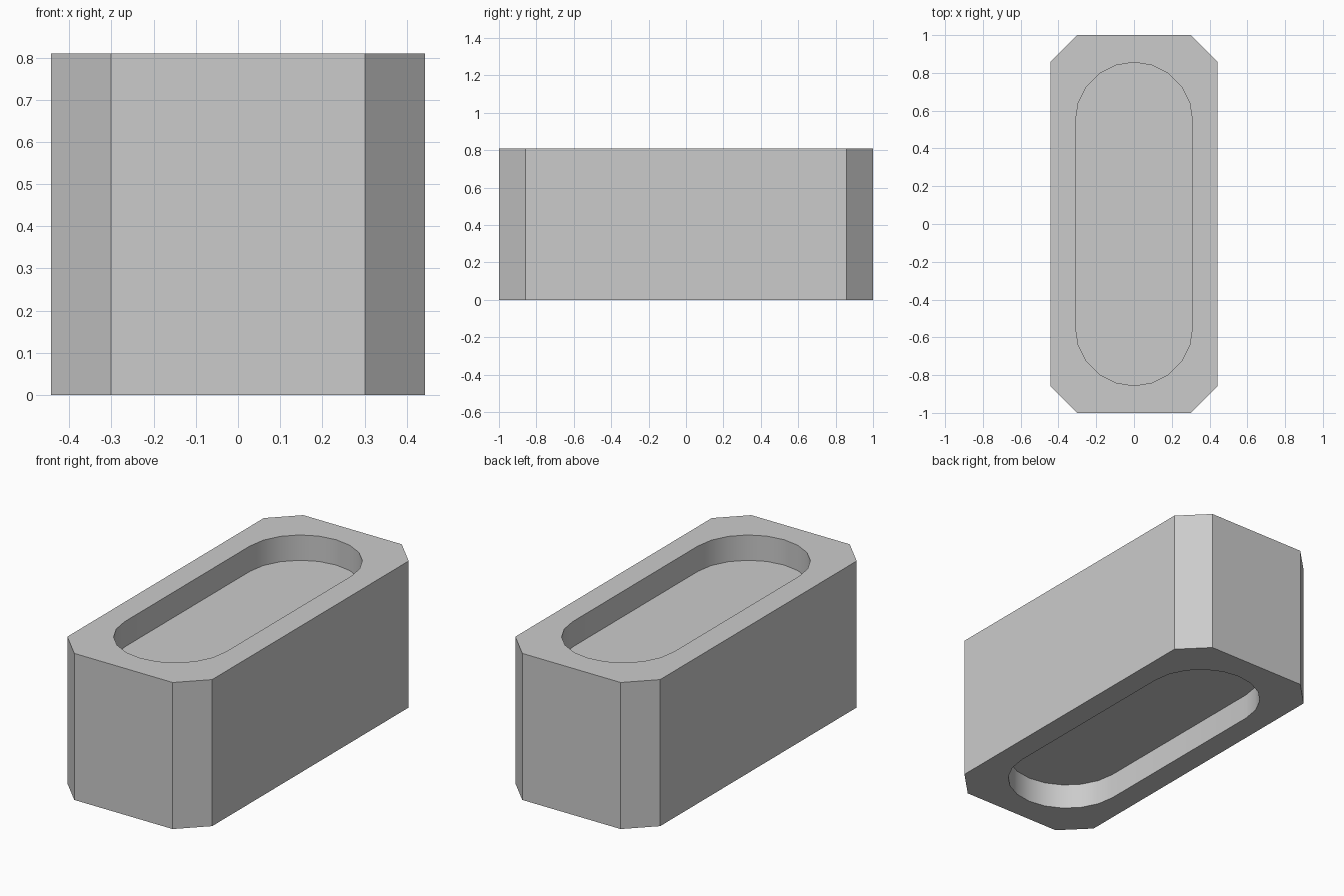
import bpy, bmesh
from math import sin, cos, pi

if "Cube" in bpy.data.objects:
    bpy.data.objects.remove(bpy.data.objects["Cube"])

W, L, H = 0.443, 1.0, 0.81      # half width, half length, height
CHAMFER, DEPTH = 0.142, 0.14
R = 0.31                        # pocket end radius
Y = 0.546                       # pocket end centre


def prism(name, outline, z0, z1):
    bm = bmesh.new()
    base = bm.faces.new([bm.verts.new((x, y, z0)) for x, y in outline])
    top = bmesh.ops.extrude_face_region(bm, geom=[base])["geom"]
    bmesh.ops.translate(bm, vec=(0, 0, z1 - z0),
                        verts=[g for g in top if isinstance(g, bmesh.types.BMVert)])
    bmesh.ops.recalc_face_normals(bm, faces=bm.faces)
    mesh = bpy.data.meshes.new(name)
    bm.to_mesh(mesh)
    bm.free()
    obj = bpy.data.objects.new(name, mesh)
    bpy.context.collection.objects.link(obj)
    return obj


# Block with chamfered upright corners
a, b = W - CHAMFER, L - CHAMFER
block = prism("block", [(a, -L), (W, -b), (W, b), (a, L),
                        (-a, L), (-W, b), (-W, -b), (-a, -L)], 0, H)

# Slot-shaped pockets cut into the top and the underside
slot = [(R * cos(pi * i / 10 + s), R * sin(pi * i / 10 + s) + c)
        for s, c in ((0, Y), (pi, -Y)) for i in range(11)]
bpy.context.view_layer.objects.active = block
for name, z0, z1 in (("top_pocket_cutter", H - DEPTH, H + 0.1),
                     ("bottom_pocket_cutter", -0.1, DEPTH)):
    cutter = prism(name, slot, z0, z1)
    cutter.hide_render = True
    mod = block.modifiers.new(name, 'BOOLEAN')
    mod.operation = 'DIFFERENCE'
    mod.solver = 'EXACT'
    mod.object = cutter
    bpy.ops.object.modifier_apply(modifier=name)
    bpy.data.objects.remove(cutter)

# Smooth pocket ends, sharp edges elsewhere
block.select_set(True)
bpy.ops.object.shade_smooth_by_angle()
